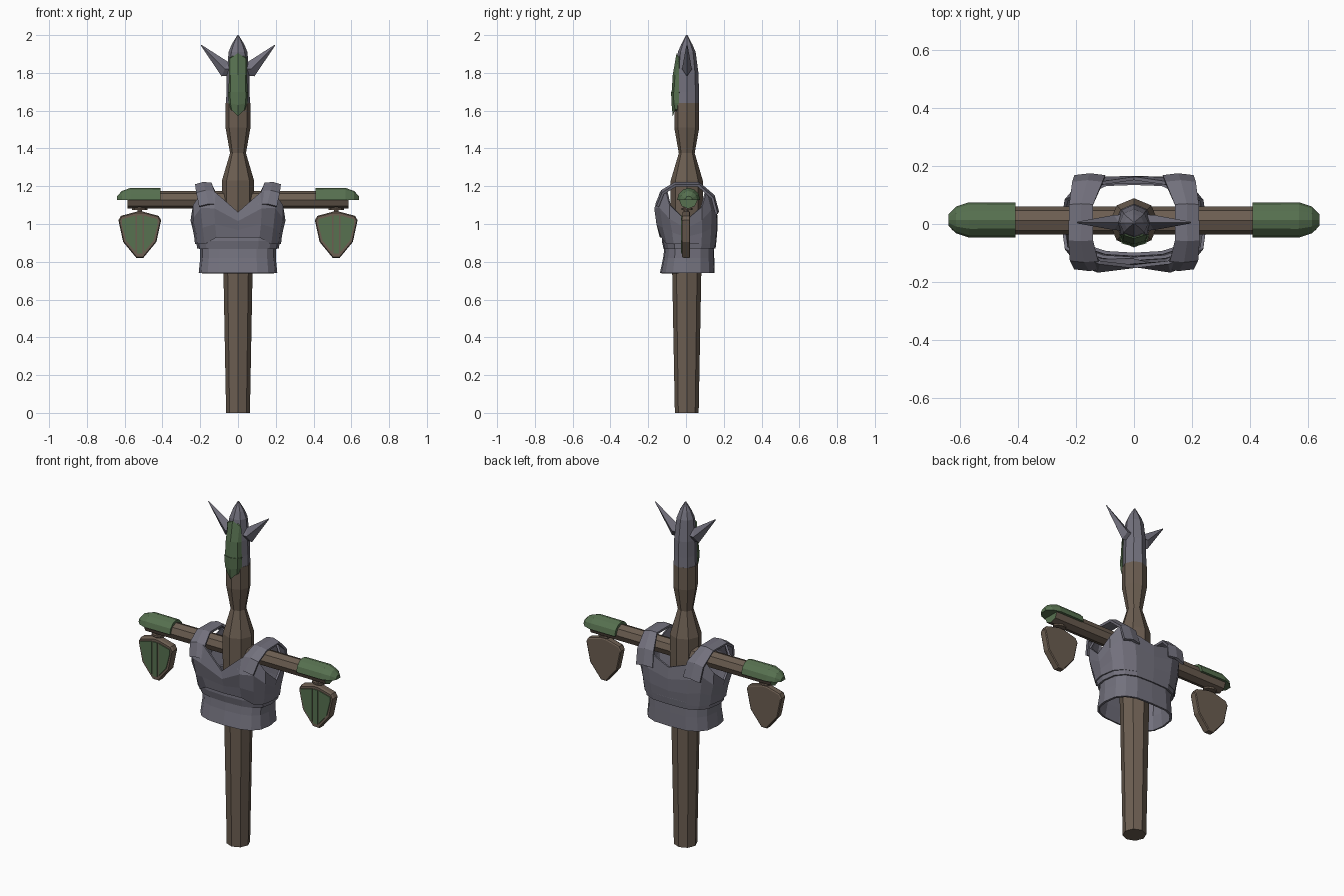
import bpy, bmesh, math

if "Cube" in bpy.data.objects:
    bpy.data.objects.remove(bpy.data.objects["Cube"])


def material(name, rgb):
    m = bpy.data.materials.new(name)
    m.diffuse_color = (*rgb, 1)
    m.use_nodes = True
    m.node_tree.nodes["Principled BSDF"].inputs["Base Color"].default_value = m.diffuse_color
    return m


WOOD = material("brown wood", (0.150, 0.112, 0.083))
STEEL = material("grey steel", (0.170, 0.165, 0.205))
GREEN = material("green paint", (0.095, 0.165, 0.080))


def loft(name, rings, mat, closed=True, caps=True, thick=0):
    """Skin a list of equally long point rings."""
    bm = bmesh.new()
    rows = [[bm.verts.new(p) for p in r] for r in rings]
    n = len(rows[0])
    for a, b in zip(rows, rows[1:]):
        for i in range(n if closed else n - 1):
            j = (i + 1) % n
            bm.faces.new((a[i], a[j], b[j], b[i]))
    if closed and caps:
        bm.faces.new(rows[0])
        bm.faces.new(rows[-1])
    bmesh.ops.recalc_face_normals(bm, faces=bm.faces)
    me = bpy.data.meshes.new(name)
    bm.to_mesh(me)
    bm.free()
    me.materials.append(mat)
    ob = bpy.data.objects.new(name, me)
    bpy.context.collection.objects.link(ob)
    if thick:
        s = ob.modifiers.new("thickness", 'SOLIDIFY')
        s.thickness = thick
        s.offset = 0
    return ob


def oct_z(z, rx, ry, y=0.004):
    return [(rx * math.cos(k * math.pi / 4), y + ry * math.sin(k * math.pi / 4), z) for k in range(8)]


def lerp(table, z):
    if z <= table[0][0]:
        return table[0][1]
    for (z0, v0), (z1, v1) in zip(table, table[1:]):
        if z <= z1:
            return v0 + (v1 - v0) * (z - z0) / (z1 - z0)
    return table[-1][1]


# Post with a narrow neck and wooden head
loft("post", [oct_z(z, r, r) for z, r in
              [(0, .063), (.74, .077), (1.1, .085), (1.23, .085), (1.375, .042), (1.51, .066), (1.64, .066)]], WOOD)

# Helmet with a pointed crown
loft("helmet", [oct_z(z, rx, ry) for z, rx, ry in
                [(1.63, .064, .066), (1.70, .061, .064), (1.79, .060, .063), (1.91, .050, .047),
                 (1.95, .034, .030), (2.0, .003, .004)]], STEEL)


# Visor plates in front of the helmet
def visor_ring(w, z_side, z_mid, y_mid):
    return [(-w, -.036, z_side), (-w * .8, y_mid + .012, z_side), (0, y_mid, z_mid),
            (w * .8, y_mid + .012, z_side), (w, -.036, z_side), (0, -.034, z_mid)]


loft("visor_upper", [visor_ring(.050, 1.697, 1.697, -.076), visor_ring(.048, 1.79, 1.79, -.070),
                     visor_ring(.046, 1.88, 1.905, -.050)], GREEN)
loft("visor_lower", [visor_ring(.042, 1.605, 1.57, -.070), visor_ring(.050, 1.64, 1.63, -.076),
                     visor_ring(.053, 1.70, 1.70, -.079)], GREEN)

# Crossbar, its ends painted green
bar = [[(x, .012 + .049 * math.cos(k * math.pi / 4), 1.128 + .047 * math.sin(k * math.pi / 4))
        for k in range(8)] for x in (-.585, .585)]
crossbar = loft("crossbar", bar, WOOD)
crossbar.data.materials.append(GREEN)
for f in crossbar.data.polygons:
    if abs(f.normal.x) > .9:
        f.material_index = 1

# Half outline of the hanging shield, and of its painted field
OUTLINE = [(-.018, 1.065), (.018, 1.065), (.10, 1.043), (.113, 1.02), (.088, .905),
           (.018, .82), (-.018, .82), (-.088, .905), (-.113, 1.02), (-.10, 1.043)]


def field_top(x):
    return 1.045 - max(0, abs(x) - .02) * .26


def field_bottom(x):
    return lerp([(0, .842), (.016, .845), (.072, .912), (.095, 1.0)], abs(x))


for s, side in ((1, "right"), (-1, "left")):
    # Helmet wing
    def wing(px, pz, qx, qz, t):
        mx, mz = (px + qx) / 2, (pz + qz) / 2
        return [(s * px, .005, pz), (s * mx, .005 - t, mz), (s * qx, .005, qz), (s * mx, .005 + t, mz)]
    loft(side + "_wing", [wing(.035, 1.785, .035, 1.86, .028), wing(.087, 1.782, .052, 1.858, .026),
                          wing(.197, 1.945, .194, 1.949, .003)], STEEL)

    # Green pad on the end of the crossbar
    pad = []
    for x, r in ((.41, .060), (.57, .061), (.615, .046), (.64, .020)):
        pad.append([(s * x, .014 + r * math.cos(a), 1.126 + 1.06 * r * math.sin(a))
                    for a in [k * math.pi / 6 for k in range(7)]])
    loft(side + "_arm_pad", pad, GREEN)

    # Hanging shield, hook and three painted panels
    cx = s * .52
    rings = []
    for y, k in ((-.022, .95), (-.012, 1), (.018, 1), (.022, .95)):
        rings.append([(cx + x * k, y, .95 + (z - .95) * k) for x, z in OUTLINE])
    loft(side + "_shield", rings, WOOD)
    loft(side + "_hook", [oct_z(z, .012, .012, 0) for z in (1.05, 1.10)], WOOD).location.x = cx
    loft(side + "_hook_plate", [oct_z(z, .04, .03, .005) for z in (1.074, 1.084)], WOOD).location.x = cx
    for i, xs in enumerate(([-.095, -.072, -.022], [-.014, .014], [.022, .072, .095])):
        poly = [(x, field_top(x)) for x in xs] + [(x, field_bottom(x)) for x in reversed(xs)]
        loft(f"{side}_shield_panel_{i}", [[(cx + x, y, z) for x, z in poly] for y in (-.027, -.019)], GREEN)

    # Shoulder strap of the breastplate
    strap = [(-.150, 1.10, .105, .205), (-.122, 1.17, .125, .220), (-.055, 1.212, .142, .225),
             (.065, 1.212, .142, .222), (.14, 1.145, .11, .212), (.162, 1.06, .10, .205)]
    loft(side + "_shoulder_strap", [[(s * a, y, z), (s * (a + b) / 2, y * 1.04, z + .004), (s * b, y, z - .008)]
                                    for y, z, a, b in strap], STEEL, closed=False, thick=.014)

# Torso armour: width, front depth and back depth by height
WIDTH = [(.90, .222), (.95, .228), (1.05, .253), (1.12, .245), (1.2, .225)]
FRONT = [(.90, .125), (.95, .138), (1.02, .168), (1.09, .172), (1.18, .135)]
BACK = [(.90, .158), (.96, .165), (1.08, .166), (1.18, .130)]
TOPS = [1.062, 1.165, 1.185, 1.10, 1.02, 1.09, 1.17, 1.13, 1.09]  # neckline and armhole, front to back


def torso_point(k, w, f, b, z, notch=1.0):
    """Column k runs round the body from the front (0) past the side (4) to the back (8)."""
    kk = k if k <= 8 else 16 - k
    a = (kk - 4) * math.pi / 8
    c, sn = abs(math.cos(a)) ** .72, abs(math.sin(a)) ** .72
    if kk in (0, 8):
        c, sn = 0, sn * (notch if kk == 0 else .97)
    return ((w * c) * (1 if k <= 8 else -1), (-f if kk < 4 else b) * sn, z)


chest = []
for t in (0, .3, .65, 1):
    ring = []
    for k in range(16):
        top = TOPS[k if k <= 8 else 16 - k]
        low = .93 if k in (0, 1, 15) else .895
        z = low + (top - low) * t
        ring.append(torso_point(k, lerp(WIDTH, z), lerp(FRONT, z), lerp(BACK, z), z, .86 if t else 1))
    chest.append(ring)
loft("breastplate", chest, STEEL, caps=False, thick=.012)


def band(name, rows):
    loft(name, [[torso_point(k, w, f, b, z) for k in range(16)] for z, w, f, b in rows],
         STEEL, caps=False, thick=.012)


band("belly_band", [(.87, .210, .113, .155), (.91, .216, .122, .160), (.95, .212, .120, .150)])
band("waist_skirt", [(.74, .202, .132, .150), (.82, .194, .115, .148), (.90, .194, .105, .145)])
